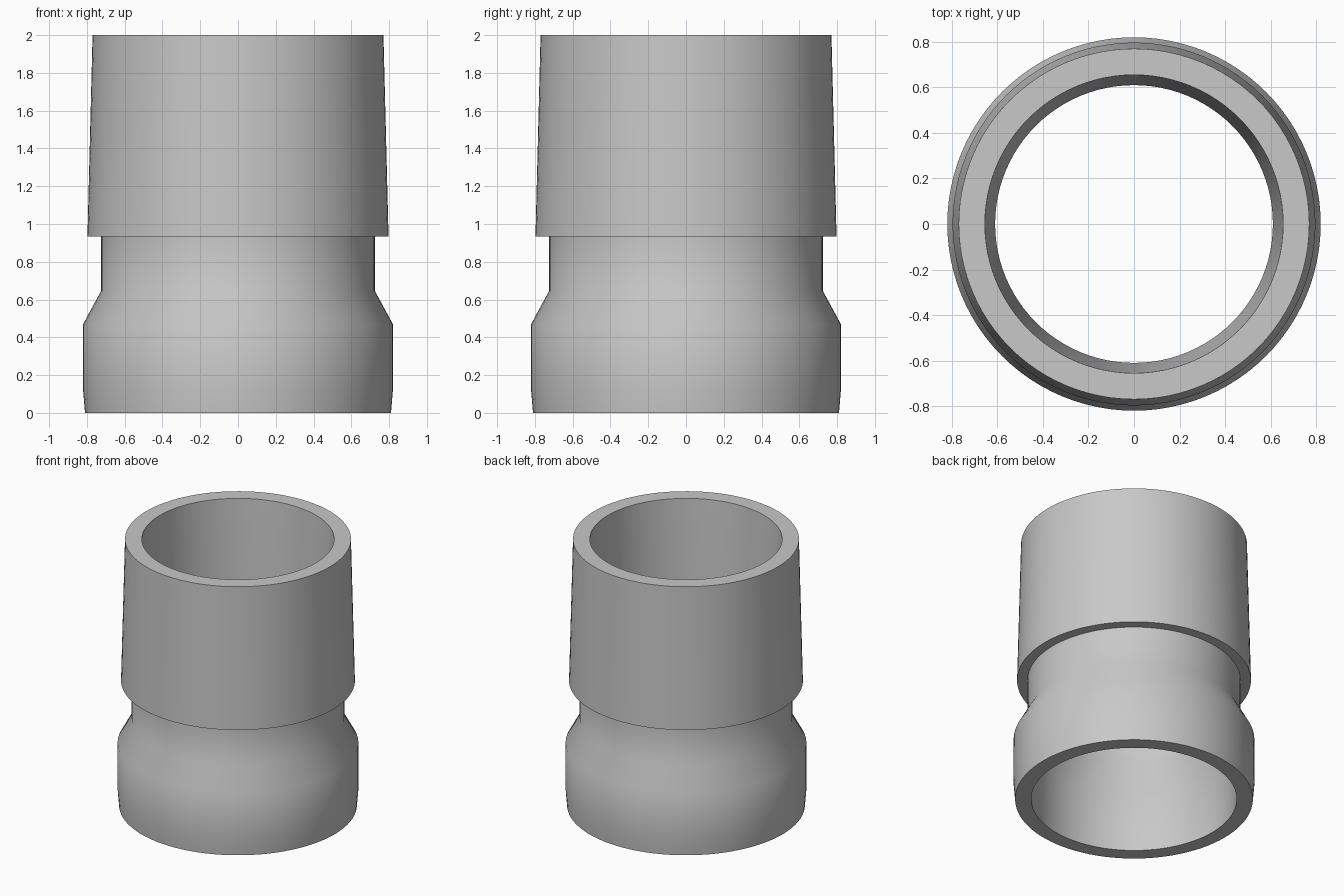
import bpy
import bmesh
import math

cube = bpy.data.objects.get("Cube")
if cube:
    bpy.data.objects.remove(cube, do_unlink=True)

SEGMENTS = 96

# Plain light grey plastic
grey = bpy.data.materials.new("grey_plastic")
grey.use_nodes = True
colour = (0.58, 0.58, 0.58, 1)
grey.diffuse_color = colour
grey.node_tree.nodes["Principled BSDF"].inputs["Base Color"].default_value = colour

# Closed wall section (radius, height): outside going up, then the bore going down
wall = [
    (0.81, 0), (0.82, 0.12), (0.82, 0.47), (0.725, 0.645), (0.725, 0.935),
    (0.797, 0.935), (0.77, 2), (0.655, 2), (0.61, 0.93), (0.61, 0.63),
    (0.70, 0.46), (0.70, 0),
]


def lathe(name, profile, material):
    """Sweep a closed profile around z into a ring-shaped solid."""
    bm = bmesh.new()
    rings = []
    for i in range(SEGMENTS):
        a = 2 * math.pi * i / SEGMENTS
        rings.append([bm.verts.new((r * math.cos(a), r * math.sin(a), z))
                      for r, z in profile])
    n = len(profile)
    for i, ring in enumerate(rings):
        following = rings[(i + 1) % SEGMENTS]
        for j in range(n):
            k = (j + 1) % n
            bm.faces.new((ring[j], following[j], following[k], ring[k]))
    bmesh.ops.recalc_face_normals(bm, faces=bm.faces)
    mesh = bpy.data.meshes.new(name)
    bm.to_mesh(mesh)
    bm.free()
    mesh.materials.append(material)
    obj = bpy.data.objects.new(name, mesh)
    bpy.context.collection.objects.link(obj)
    return obj


# Hollow sleeve with a waist and a flared foot
sleeve = lathe("pipe_sleeve", wall, grey)
bpy.ops.object.select_all(action="DESELECT")
sleeve.select_set(True)
bpy.context.view_layer.objects.active = sleeve
bpy.ops.object.shade_smooth_by_angle(angle=math.radians(35))
